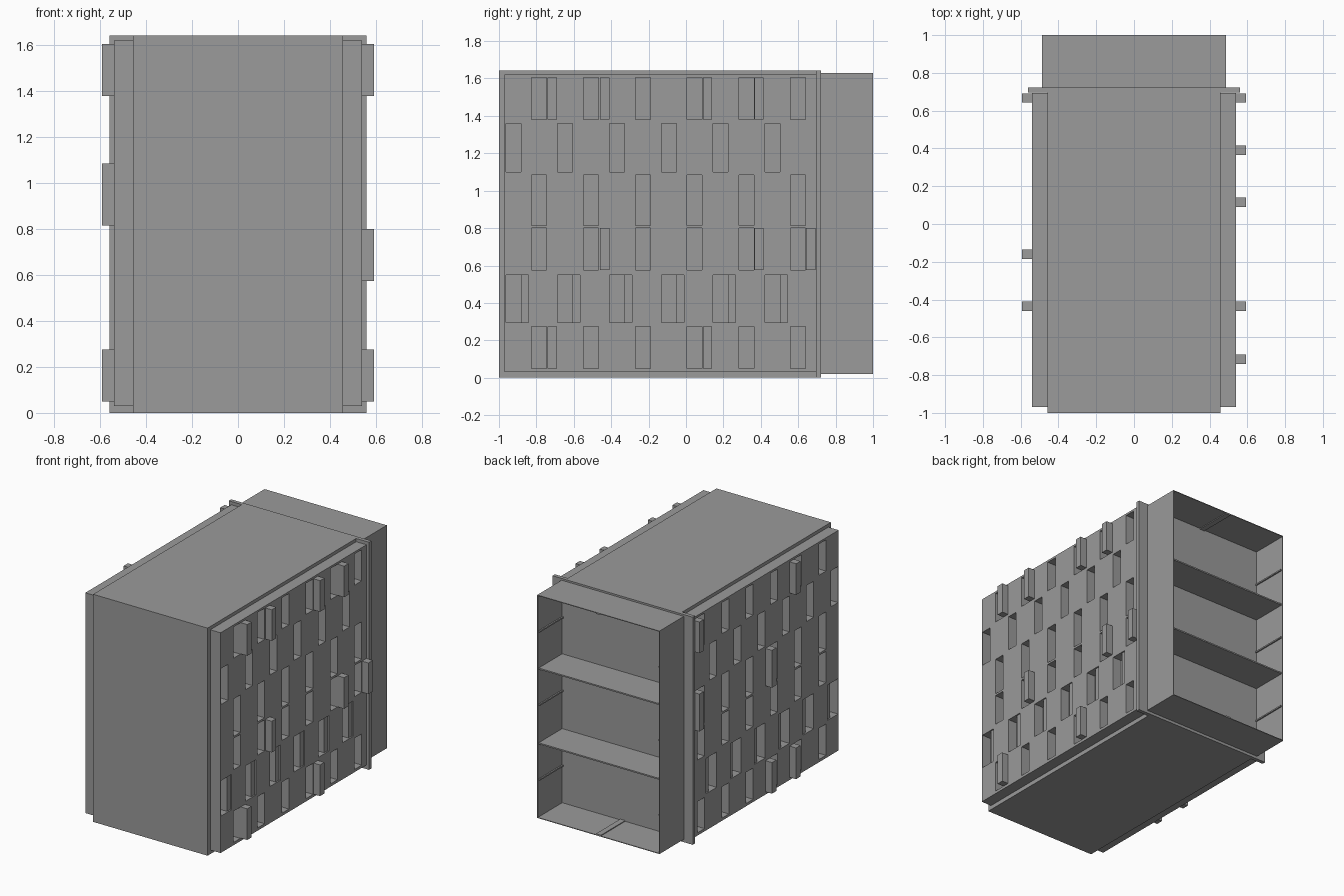
import bpy

if "Cube" in bpy.data.objects:
    bpy.data.objects.remove(bpy.data.objects["Cube"])

ROWS = [(0.05, 0.275), (0.295, 0.55), (0.575, 0.80), (0.815, 1.085), (1.10, 1.36), (1.38, 1.605)]
PITCH = 0.277

grey = bpy.data.materials.new("dark_grey")
grey.diffuse_color = (0.325, 0.325, 0.325, 1.0)
grey.use_nodes = True
grey.node_tree.nodes["Principled BSDF"].inputs["Base Color"].default_value = grey.diffuse_color


def boxes(name, spans):
    """One mesh object made from (x0, x1, y0, y1, z0, z1) boxes."""
    verts, faces = [], []
    for x0, x1, y0, y1, z0, z1 in spans:
        b = len(verts)
        verts += [(x, y, z) for z in (z0, z1) for x, y in ((x0, y0), (x1, y0), (x1, y1), (x0, y1))]
        quads = [(0, 3, 2, 1), (4, 5, 6, 7), (0, 1, 5, 4), (1, 2, 6, 5), (2, 3, 7, 6), (3, 0, 4, 7)]
        faces += [tuple(b + i for i in q) for q in quads]
    mesh = bpy.data.meshes.new(name)
    mesh.from_pydata(verts, [], faces)
    mesh.materials.append(grey)
    obj = bpy.data.objects.new(name, mesh)
    bpy.context.collection.objects.link(obj)
    return obj


def side(s, x0, x1):
    return tuple(sorted((s * x0, s * x1)))


# Central block and the rear collar
boxes("main_block", [(-0.457, 0.457, -1.0, 0.70, 0.0, 1.643)])
boxes("rear_collar", [(-0.56, 0.56, 0.695, 0.722, 0.0, 1.643)])

# Open shutters: row -> centre positions along y
SHUTTERS = {
    1: {5: (-0.715, -0.435, 0.115, 0.39, 0.667), 2: (-0.435, 0.39, 0.667), 0: (-0.715, 0.115)},
    -1: {5: (-0.435, 0.667), 3: (-0.16, 0.667), 0: (-0.435, -0.16)},
}
SHUTTERS[1][5] = SHUTTERS[1][5][:4]

for s, label in ((1, "right"), (-1, "left")):
    # Side wall with staggered rows of deep slots
    wall = boxes(label + "_wall", [side(s, 0.458, 0.54) + (-0.97, 0.694, 0.03, 1.62)])
    slots, fins = [], []
    for r, (z0, z1) in enumerate(ROWS):
        start = -0.963 if r in (1, 4) else -0.825
        for i in range(6):
            y = start + i * PITCH
            width = 0.12 if r == 1 else 0.08
            slots.append(side(s, 0.468, 0.6) + (y, y + width, z0, z1))
            if r == 1:
                fins.append(side(s, 0.465, 0.53) + (y + 0.08, y + 0.121, z0, z1))
    cutter = boxes("slot_cutter", slots)
    cutter.hide_render = True
    mod = wall.modifiers.new("slots", "BOOLEAN")
    mod.operation = "DIFFERENCE"
    mod.solver = "EXACT"
    mod.object = cutter
    bpy.context.view_layer.update()
    dg = bpy.context.evaluated_depsgraph_get()
    cut = bpy.data.meshes.new_from_object(wall.evaluated_get(dg))
    wall.modifiers.clear()
    wall.data = cut
    bpy.data.objects.remove(cutter)
    boxes(label + "_slot_fins", fins)

    # Shutters standing proud of the wall
    boxes(label + "_shutters", [
        side(s, 0.53, 0.592) + (y - 0.025, y + 0.025, *ROWS[r])
        for r, ys in SHUTTERS[s].items() for y in ys])

# Open rear bay: thin shell, shelves and small rails
X, Y0, Y1, Z0, Z1, T = 0.488, 0.722, 1.0, 0.02, 1.63, 0.005
boxes("rear_bay_sides", [side(s, X - T, X) + (Y0, Y1, Z0, Z1) for s in (1, -1)])
boxes("rear_bay_floor_and_roof", [(T - X, X - T, Y0, Y1, Z0, Z0 + T),
                                  (T - X, X - T, Y0, Y1, Z1 - T, Z1)])
boxes("rear_shelves", [(T - X, X - T, Y0, Y1 - 0.01, z, z + 0.01) for z in (0.55, 1.09)])
boxes("shelf_rails", [side(s, X - 0.015, X - T) + (Y0, Y1 - 0.01, z, z + 0.01)
                      for s in (1, -1) for z in (0.29, 0.83, 1.36)])
boxes("bay_centre_strips", [(-0.02, 0.02, Y0, Y1, z, z + 0.006) for z in (Z0 + T, Z1 - T - 0.006)])
